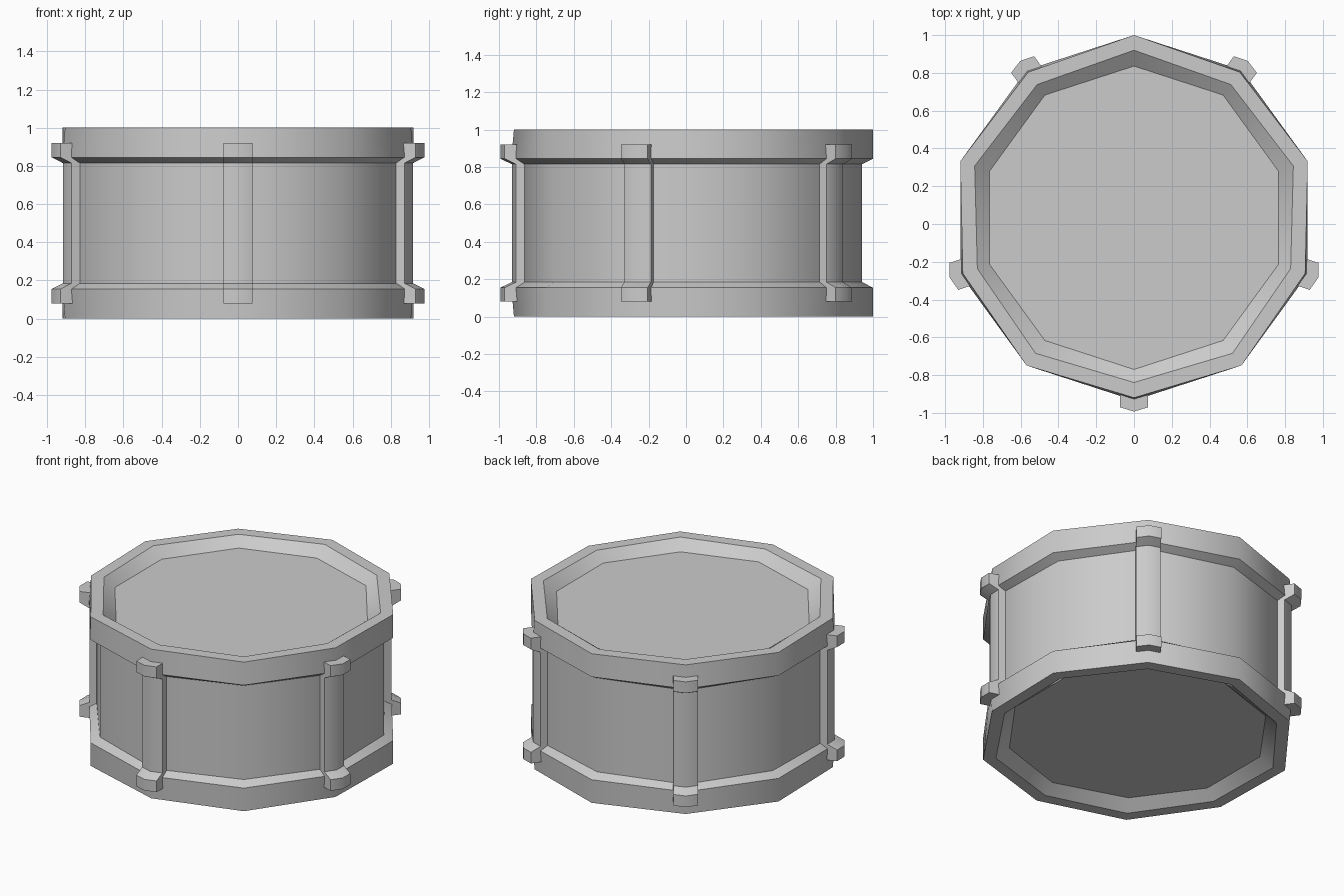
import bpy, bmesh, math

cube = bpy.data.objects.get("Cube")
if cube:
    bpy.data.objects.remove(cube, do_unlink=True)

CENTRE_Y = 0.033
SIDES = 10

grey = bpy.data.materials.new("plain grey")
grey.use_nodes = True
colour = (0.6, 0.6, 0.6, 1)
grey.diffuse_color = colour
grey.node_tree.nodes["Principled BSDF"].inputs["Base Color"].default_value = colour


def finish(name, bm):
    bmesh.ops.recalc_face_normals(bm, faces=bm.faces)
    mesh = bpy.data.meshes.new(name)
    bm.to_mesh(mesh)
    bm.free()
    mesh.materials.append(grey)
    obj = bpy.data.objects.new(name, mesh)
    obj.location.y = CENTRE_Y
    bpy.context.collection.objects.link(obj)
    return obj


def ring_stack(name, rings):
    """Skin rings of (lug corner radius, plain corner radius, z), capping both ends."""
    bm = bmesh.new()
    loops = []
    for radii in rings:
        z = radii[2]
        loop = []
        for i in range(SIDES):
            a = -math.pi / 2 + math.tau * i / SIDES
            r = radii[i % 2]
            loop.append(bm.verts.new((r * math.cos(a), r * math.sin(a), z)))
        loops.append(loop)
    for low, high in zip(loops, loops[1:]):
        for i in range(SIDES):
            j = (i + 1) % SIDES
            bm.faces.new((low[i], low[j], high[j], high[i])).smooth = True
    for loop in (loops[0], loops[-1]):
        bm.faces.new(loop)
    # crease around every ring, smooth around the drum
    for e in bm.edges:
        e.smooth = abs(e.verts[0].co.z - e.verts[1].co.z) > 1e-5
    return finish(name, bm)


def lug(name, angle):
    """Upright rod with a stepped-out head at each end and a ridged front."""
    half = [(0.08, 1.003), (0.155, 1.003), (0.185, 0.941)]
    profile = half + [(1 - z, r) for z, r in reversed(half)]
    bm = bmesh.new()
    columns = []
    for x, bulge in ((-0.075, 0), (0, 0.023), (0.075, 0)):
        front = [bm.verts.new((x, -r - bulge, z)) for z, r in profile]
        back = [bm.verts.new((x, -0.84, z)) for z, r in profile]
        columns.append((front, back))
    n = len(profile)
    for (fa, ba), (fb, bb) in zip(columns, columns[1:]):
        for k in range(n - 1):
            bm.faces.new((fa[k], fb[k], fb[k + 1], fa[k + 1])).smooth = True
            bm.faces.new((ba[k], ba[k + 1], bb[k + 1], bb[k]))
        for k in (0, n - 1):
            bm.faces.new((fa[k], fb[k], bb[k], ba[k]))
    for f, b in (columns[0], columns[2]):
        for k in range(n - 1):
            bm.faces.new((f[k], f[k + 1], b[k + 1], b[k]))
    # only the upright front ridge stays smooth
    for e in bm.edges:
        e.smooth = all(abs(v.co.x) < 1e-5 for v in e.verts)
    obj = finish(name, bm)
    obj.rotation_euler.z = angle


# Shell, hoops and recessed skins as one profile, mirrored top to bottom
lower = [
    (0.803, 0.803, 0.06),   # skin edge
    (0.872, 0.887, 0.0),    # hoop inner lip
    (0.953, 0.967, 0.0),    # hoop outer lip
    (0.967, 0.967, 0.155),  # hoop wall
    (0.922, 0.908, 0.185),  # shell
]
ring_stack("drum_body", lower + [(a, b, 1 - z) for a, b, z in reversed(lower)])

# Five tension lugs around the shell
for i, place in enumerate(("front", "front_left", "back_left", "back_right", "front_right")):
    lug(place + "_lug", math.tau * i / 5)
